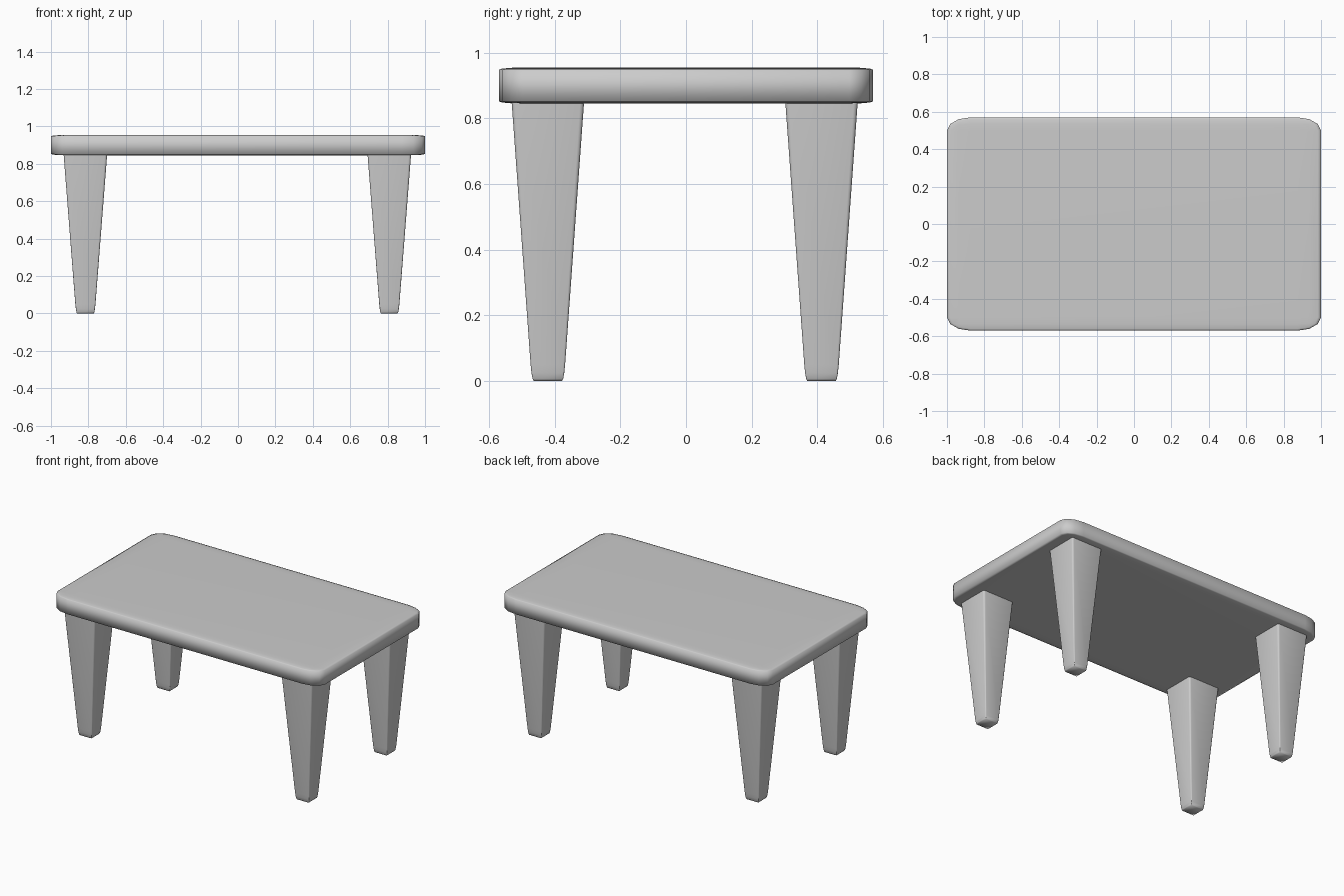
import bpy, bmesh

if "Cube" in bpy.data.objects:
    bpy.data.objects.remove(bpy.data.objects["Cube"])


def rounded_block(name, bevel, shape, location):
    """Bevelled 2-unit cube whose points are reshaped, then shaded smooth."""
    bm = bmesh.new()
    bmesh.ops.create_cube(bm, size=2)
    bmesh.ops.bevel(bm, geom=bm.edges[:], offset=bevel, segments=3,
                    profile=0.5, affect='EDGES')
    for v in bm.verts:
        v.co = shape(v.co)
    for f in bm.faces:
        f.smooth = True
    mesh = bpy.data.meshes.new(name)
    bm.to_mesh(mesh)
    bm.free()
    obj = bpy.data.objects.new(name, mesh)
    obj.location = location
    bpy.context.collection.objects.link(obj)
    return obj


# Table top: stretched rounded block
rounded_block("table_top", 0.125,
              lambda c: (c.x, c.y * 0.57, c.z * 0.055), (0, 0, 0.9))

# Tapered legs, tops sunk into the table top
LEG_HEIGHT = 0.90


def taper(c):
    z = (c.z + 1) / 2 * LEG_HEIGHT
    t = z / 0.845
    return (c.x * (0.05 + 0.066 * t), c.y * (0.049 + 0.061 * t), z)


for side, x in (("left", -0.816), ("right", 0.809)):
    for end, y in (("front", -0.421), ("back", 0.413)):
        rounded_block(f"{end}_{side}_leg", 0.11, taper, (x, y, 0))
